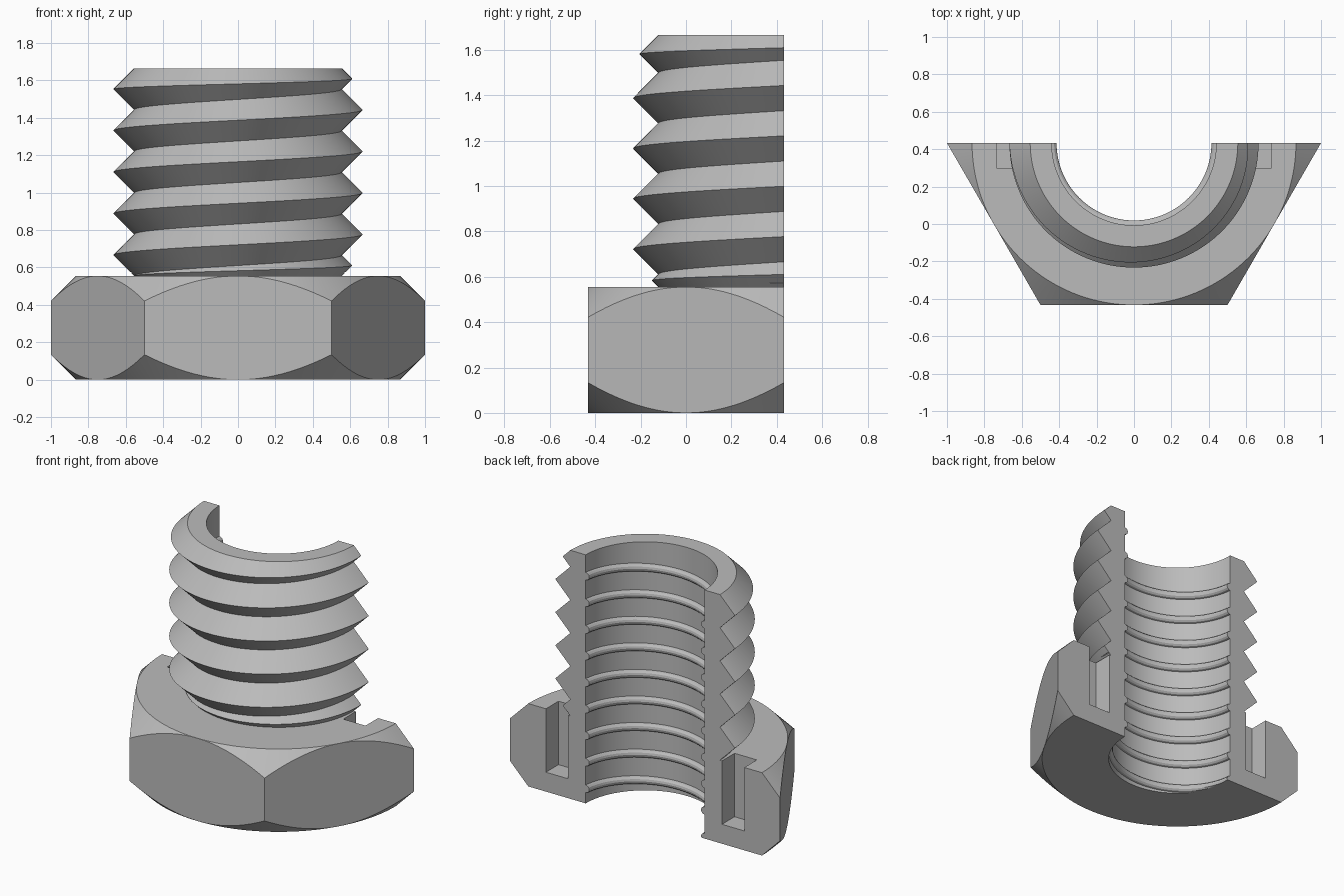
import bpy, bmesh, math
from math import cos, sin, pi

if "Cube" in bpy.data.objects:
    bpy.data.objects.remove(bpy.data.objects["Cube"], do_unlink=True)

AXIS_Y = math.sqrt(3) / 4      # cut plane, which holds the bolt axis
FLAT = math.sqrt(3) / 2        # centre to flat of the hexagon
HEAD, TOP = 0.555, 1.665       # heights of the head and of the whole bolt
BORE, ROOT = 0.44, 0.555       # bore and thread root radii
PITCH = (TOP - HEAD) / 5

steel = bpy.data.materials.new("steel_grey")
steel.use_nodes = True
GREY = (0.5, 0.5, 0.5, 1)
steel.diffuse_color = GREY
steel.node_tree.nodes["Principled BSDF"].inputs["Base Color"].default_value = GREY


def sweep(name, section, start, end, steps):
    """Sweep a closed section(angle) -> [(r, z)] about the axis, with end caps."""
    bm = bmesh.new()
    rings = []
    for i in range(steps + 1):
        a = start + (end - start) * i / steps
        rings.append([bm.verts.new((r * cos(a), AXIS_Y + r * sin(a), z))
                      for r, z in section(a)])
    n = len(rings[0])
    for a, b in zip(rings, rings[1:]):
        for j in range(n):
            bm.faces.new((a[j], a[(j + 1) % n], b[(j + 1) % n], b[j]))
    bm.faces.new(rings[0])
    bm.faces.new(rings[-1])
    return finish(name, bm)


def prism(name, outline, z0, z1):
    bm = bmesh.new()
    face = bm.faces.new([bm.verts.new((x, y, z0)) for x, y in outline])
    side = bmesh.ops.extrude_face_region(bm, geom=[face])["geom"]
    bmesh.ops.translate(bm, vec=(0, 0, z1 - z0),
                        verts=[v for v in side if isinstance(v, bmesh.types.BMVert)])
    return finish(name, bm)


def finish(name, bm):
    bmesh.ops.recalc_face_normals(bm, faces=bm.faces)
    mesh = bpy.data.meshes.new(name)
    bm.to_mesh(mesh)
    bm.free()
    mesh.materials.append(steel)
    obj = bpy.data.objects.new(name, mesh)
    bpy.context.collection.objects.link(obj)
    return obj


def combine(obj, tool, operation):
    """Apply a boolean and drop the tool."""
    bpy.context.view_layer.objects.active = obj
    mod = obj.modifiers.new("combine", "BOOLEAN")
    mod.operation, mod.solver, mod.object = operation, "EXACT", tool
    bpy.ops.object.modifier_apply(modifier=mod.name)
    bpy.data.objects.remove(tool, do_unlink=True)


def smooth(obj):
    bpy.ops.object.select_all(action="DESELECT")
    obj.select_set(True)
    bpy.context.view_layer.objects.active = obj
    bpy.ops.object.shade_smooth_by_angle(angle=math.radians(25))


# Head: half hexagon trimmed by a double 45 degree cone
waist = FLAT + HEAD / 2
bolt = sweep("half_bolt", lambda a: [(BORE, 0), (FLAT, 0), (waist, HEAD / 2),
                                     (FLAT, HEAD), (BORE, HEAD)], pi, 2 * pi, 72)
slope = 0.1 / math.sqrt(3)
hexagon = prism("hexagon", [(-1 - slope, AXIS_Y + 0.1), (-0.5, -AXIS_Y),
                            (0.5, -AXIS_Y), (1 + slope, AXIS_Y + 0.1)], -0.1, HEAD + 0.1)
combine(bolt, hexagon, "INTERSECT")


# Threaded shank: helical V thread trimmed by chamfered ends
def thread_section(a):
    lift = HEAD + PITCH * (a / (2 * pi) - 3)
    points = [(ROOT + PITCH / 2 * (i % 2), lift + PITCH * (i + 1) / 2)
              for i in range(19)]
    return [(0.3, points[0][1])] + points + [(0.3, points[-1][1])]


shank = sweep("shank", thread_section, pi - 0.1, 2 * pi + 0.1, 76)
mid = (HEAD + TOP) / 2
trim = sweep("trim", lambda a: [(BORE, HEAD), (ROOT, HEAD), (ROOT + TOP - mid, mid),
                                (ROOT, TOP), (BORE, TOP)], pi, 2 * pi, 72)
combine(shank, trim, "INTERSECT")
combine(bolt, shank, "UNION")

# Slots in the cut face beside the shank
for s in (-1, 1):
    slot = prism("slot", [(s * 0.57, 0.30), (s * 0.735, 0.30),
                          (s * 0.735, 0.6), (s * 0.57, 0.6)], 0.13, HEAD + 0.02)
    combine(bolt, slot, "DIFFERENCE")
smooth(bolt)

# Round ridges winding up the bore
RIDGE_PITCH, RIDGE = 0.178, 0.026
for k in range(9):
    def ridge_section(a):
        z = 0.053 + RIDGE_PITCH * (k + a / (2 * pi) - 0.75)
        return [(BORE + RIDGE * cos(t * pi / 6), max(0, z + RIDGE * sin(t * pi / 6)))
                for t in range(12)]
    smooth(sweep("bore_ridge_%d" % (k + 1), ridge_section, pi, 2 * pi, 48))
